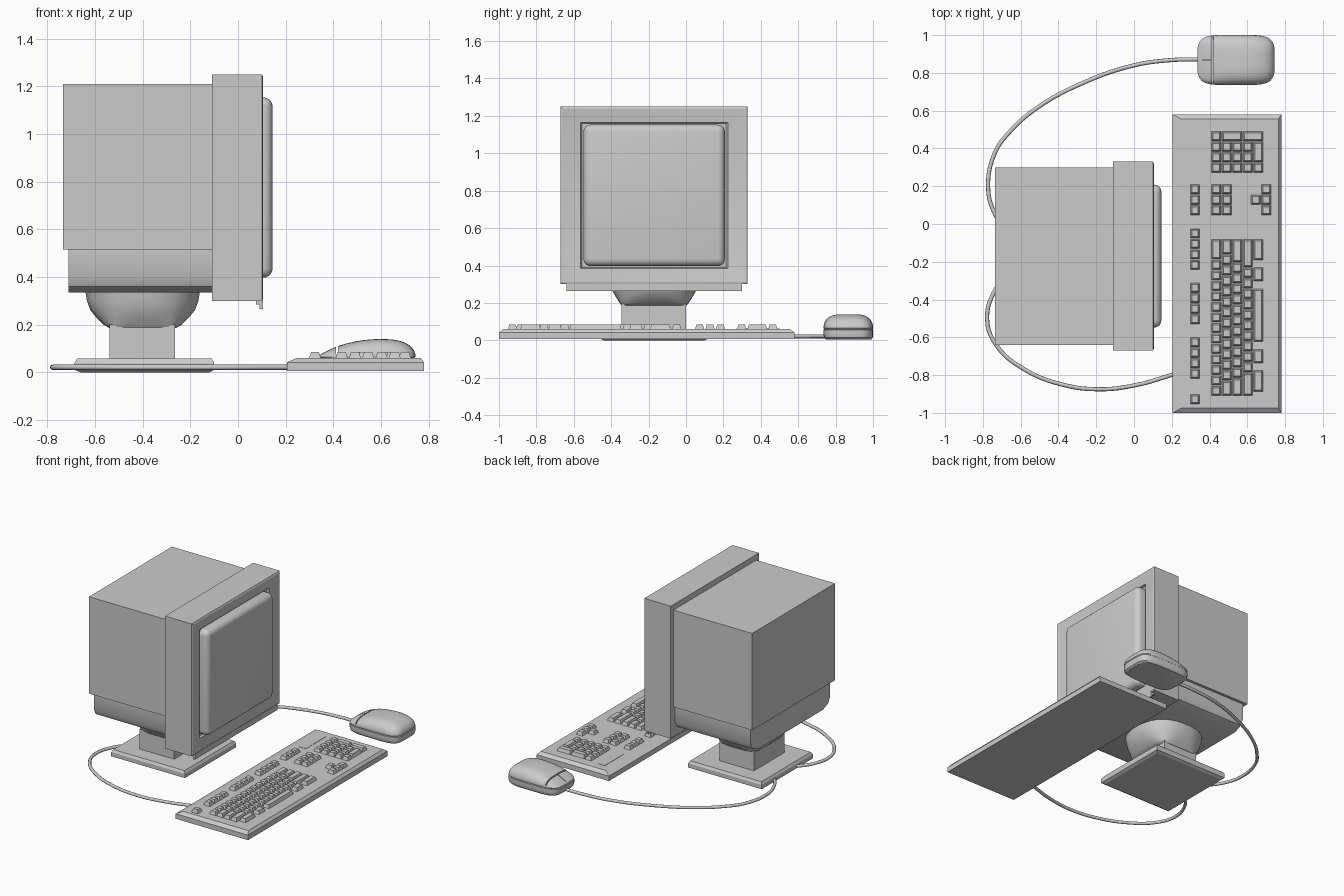
import bpy, bmesh, math
from mathutils import Vector

if "Cube" in bpy.data.objects:
    bpy.data.objects.remove(bpy.data.objects["Cube"])

CY = -0.17   # centre line of the monitor
CX = -0.40   # centre of the stand


def loft(name, rings, angle=35):
    bm = bmesh.new()
    vs = [[bm.verts.new(p) for p in r] for r in rings]
    n = len(rings[0])
    for a, b in zip(vs, vs[1:]):
        for i in range(n):
            j = (i + 1) % n
            bm.faces.new((a[i], a[j], b[j], b[i]))
    bm.faces.new(vs[0][::-1])
    bm.faces.new(vs[-1])
    bmesh.ops.recalc_face_normals(bm, faces=bm.faces)
    return finish(name, bm, angle)


def finish(name, bm, angle=35):
    me = bpy.data.meshes.new(name)
    bm.to_mesh(me)
    bm.free()
    ob = bpy.data.objects.new(name, me)
    bpy.context.collection.objects.link(ob)
    bpy.ops.object.select_all(action='DESELECT')
    ob.select_set(True)
    bpy.context.view_layer.objects.active = ob
    if angle:
        bpy.ops.object.shade_smooth_by_angle(angle=math.radians(angle))
    return ob


def rect_z(x0, x1, y0, y1, z, d=0.0):
    return [(x0 + d, y0 + d, z), (x1 - d, y0 + d, z), (x1 - d, y1 - d, z), (x0 + d, y1 - d, z)]


def rect_x(x, hy, z0, z1):
    return [(x, CY - hy, z0), (x, CY + hy, z0), (x, CY + hy, z1), (x, CY - hy, z1)]


def box(name, x, y, z):
    return loft(name, [rect_z(*x, *y, z[0]), rect_z(*x, *y, z[1])], 0)


def oval(cx, cy, hx, hy, z, e, n=32):
    pts = []
    for i in range(n):
        t = 2 * math.pi * (i + 0.5) / n
        c, s = math.cos(t), math.sin(t)
        pts.append((cx + hx * math.copysign(abs(c) ** (2 / e), c),
                    cy + hy * math.copysign(abs(s) ** (2 / e), s), z))
    return pts


def bevel(ob, width, segments):
    m = ob.modifiers.new("bevel", 'BEVEL')
    m.width, m.segments = width, segments
    for p in ob.data.polygons:
        p.use_smooth = True


# Monitor housing
box("monitor_body", (-0.735, -0.10), (-0.64, 0.30), (0.515, 1.21))
low = [(-0.45, 0.52), (-0.45, 0.40), (-0.43, 0.36), (-0.37, 0.335)]
low += [(-y, z) for y, z in reversed(low)]
loft("monitor_underside", [[(x, CY + y, z) for y, z in low] for x in (-0.71, -0.10)])

# Bezel with a shallow sloping recess
loft("bezel", [rect_x(-0.11, 0.50, 0.30, 1.25), rect_x(0.10, 0.50, 0.30, 1.25),
               rect_x(0.105, 0.49, 0.31, 1.24), rect_x(0.09, 0.395, 0.385, 1.165),
               rect_x(0.075, 0.385, 0.39, 1.16)])
screen = box("screen", (0.03, 0.145), (CY - 0.378, CY + 0.378), (0.397, 1.153))
bevel(screen, 0.038, 5)
box("bezel_lip", (0.075, 0.105), (-0.64, 0.30), (0.285, 0.305))
box("bezel_lip_edge", (0.09, 0.105), (-0.64, 0.30), (0.265, 0.285))

# Stand: plate, neck and tilting bowl
loft("stand_base", [rect_z(-0.66, -0.12, -0.44, 0.10, 0.0), rect_z(-0.685, -0.10, -0.46, 0.12, 0.01),
                    rect_z(-0.685, -0.10, -0.46, 0.12, 0.04), rect_z(-0.675, -0.11, -0.45, 0.11, 0.057)], 0)
box("stand_neck", (-0.54, -0.265), (-0.345, 0.0), (0.05, 0.20))
bowl = [(0.138, 0.173, 0.185, 9), (0.165, 0.185, 0.20, 5), (0.195, 0.205, 0.23, 3),
        (0.22, 0.222, 0.26, 2.6), (0.235, 0.235, 0.30, 2.4), (0.242, 0.242, 0.345, 2.4)]
loft("stand_bowl", [oval(CX, CY, hx, hy, z, e) for hx, hy, z, e in bowl], 50)

# Keyboard case, sloped along the back and ends
K = (0.205, 0.78, -1.0, 0.58)
loft("keyboard_case", [rect_z(*K, 0.006), rect_z(*K, 0.042),
                       [(0.25, -0.975, 0.061), (0.765, -0.975, 0.061),
                        (0.765, 0.555, 0.061), (0.25, 0.555, 0.061)]], 20)
box("indicator_panel", (0.295, 0.35), (0.27, 0.50), (0.055, 0.063))

# Key list: x, low y, high y
P = 0.0556
keys = []


def run(x, y_top, sizes, depth=1):
    y = y_top
    for s in sizes:
        if s > 0:
            keys.append((x, y - s * P, y, depth))
        y -= abs(s) * P


run(0.323, 0.212, [1] * 3)
for top in (-0.022, -0.31, -0.598):
    run(0.323, top, [1] * 4)
run(0.323, -0.90, [1])
# navigation and arrow keys
for x in (0.435, 0.491):
    run(x, 0.212, [1] * 3)
run(0.645, 0.156, [1])
run(0.70, 0.212, [1] * 3)
# number pad
for i, row in enumerate([[1] * 4, [-1, 1, 1, 1], [1] * 4, [-1, 1, 1, 1], [-1, 2, -1]]):
    run(0.435 + i * P, 0.492, row)
run(0.435 + 1.5 * P, 0.492, [1], 2)
run(0.435 + 3.5 * P, 0.492, [1], 2)
run(0.435 + 4 * P, 0.492 - 3 * P, [1])
# main block
for i, row in enumerate([[2] + [1] * 13, [1.5] + [1] * 12 + [1.5], [2.25] + [1] * 11 + [1.75],
                         [2.75] + [1] * 10 + [2.25],
                         [2.1, -0.6, 1.4, -0.65, 5.1, -0.65, 1.4, -0.6, 2.1]]):
    run(0.435 + i * P, -0.078, row)

bm = bmesh.new()
for x, y0, y1, d in keys:
    h = d * P / 2 - 0.001
    lo = rect_z(x - h, x + h, y0 + 0.001, y1 - 0.001, 0.055)
    mid = rect_z(x - h, x + h, y0 + 0.001, y1 - 0.001, 0.066, 0.004)
    hi = rect_z(x - h, x + h, y0 + 0.001, y1 - 0.001, 0.085, 0.01)
    r = [[bm.verts.new(p) for p in q] for q in (lo, mid, hi)]
    for a, b in zip(r, r[1:]):
        for i in range(4):
            j = (i + 1) % 4
            bm.faces.new((a[i], a[j], b[j], b[i]))
    bm.faces.new(r[2])
finish("keys", bm, 0)

# Mouse: lower shell, seam and domed upper shell
MX, MY, HX, HY = 0.54, 0.868, 0.205, 0.133


def crown(x):
    return 0.14 - 0.055 * max(0.0, (0.61 - x) / 0.27) ** 2


loft("mouse_lower", [oval(MX, MY, HX * s, HY * s, z, 4.5, 40) for s, z in
                     ((0.92, 0.005), (0.98, 0.014), (1, 0.03), (1, 0.056), (0.97, 0.06))])
rings = [oval(MX, MY, HX * 0.97, HY * 0.97, 0.058, 4.5, 40)]
for k in range(13):
    t = k / 12 * math.pi / 2 * 0.97
    s, f = math.cos(t) ** 0.5, math.sin(t)
    r = oval(MX, MY, HX * s, HY * s, 0, 4.5 - 1.5 * k / 12, 40)
    rings.append([(x, y, 0.065 + (crown(x) - 0.065) * f) for x, y, z in r])
upper = loft("mouse_upper", rings, 40)
for nm, xs, ys in (("button_seam_cutter", (0.412, 0.42), (0.7, 1.05)),
                   ("split_seam_cutter", (0.3, 0.415), (MY - 0.003, MY + 0.003))):
    cut = box(nm, xs, ys, (0.075, 0.2))
    cut.hide_render = True
    cut.hide_viewport = True
    m = upper.modifiers.new(nm, 'BOOLEAN')
    m.operation, m.object, m.solver = 'DIFFERENCE', cut, 'EXACT'


# Cables
def cable(name, pts):
    cu = bpy.data.curves.new(name, 'CURVE')
    cu.dimensions = '3D'
    cu.bevel_depth, cu.bevel_resolution, cu.resolution_u = 0.011, 2, 5
    cu.use_fill_caps = True
    sp = cu.splines.new('BEZIER')
    sp.bezier_points.add(len(pts) - 1)
    for b, (x, y) in zip(sp.bezier_points, pts):
        b.co = (x, y, 0.021)
        b.handle_left_type = b.handle_right_type = 'AUTO'
    ob = bpy.data.objects.new(name, cu)
    bpy.context.collection.objects.link(ob)
    bpy.ops.object.select_all(action='DESELECT')
    ob.select_set(True)
    bpy.context.view_layer.objects.active = ob
    bpy.ops.object.convert(target='MESH')


cable("mouse_cable", [(0.37, 0.872), (0.2, 0.868), (0, 0.84), (-0.286, 0.74), (-0.52, 0.61),
                      (-0.656, 0.49), (-0.735, 0.38), (-0.772, 0.185), (-0.735, 0.05), (-0.66, -0.06)])
cable("keyboard_cable", [(0.23, -0.79), (0, -0.855), (-0.19, -0.875), (-0.38, -0.85), (-0.58, -0.77),
                         (-0.73, -0.64), (-0.778, -0.5), (-0.735, -0.35), (-0.66, -0.26)])
